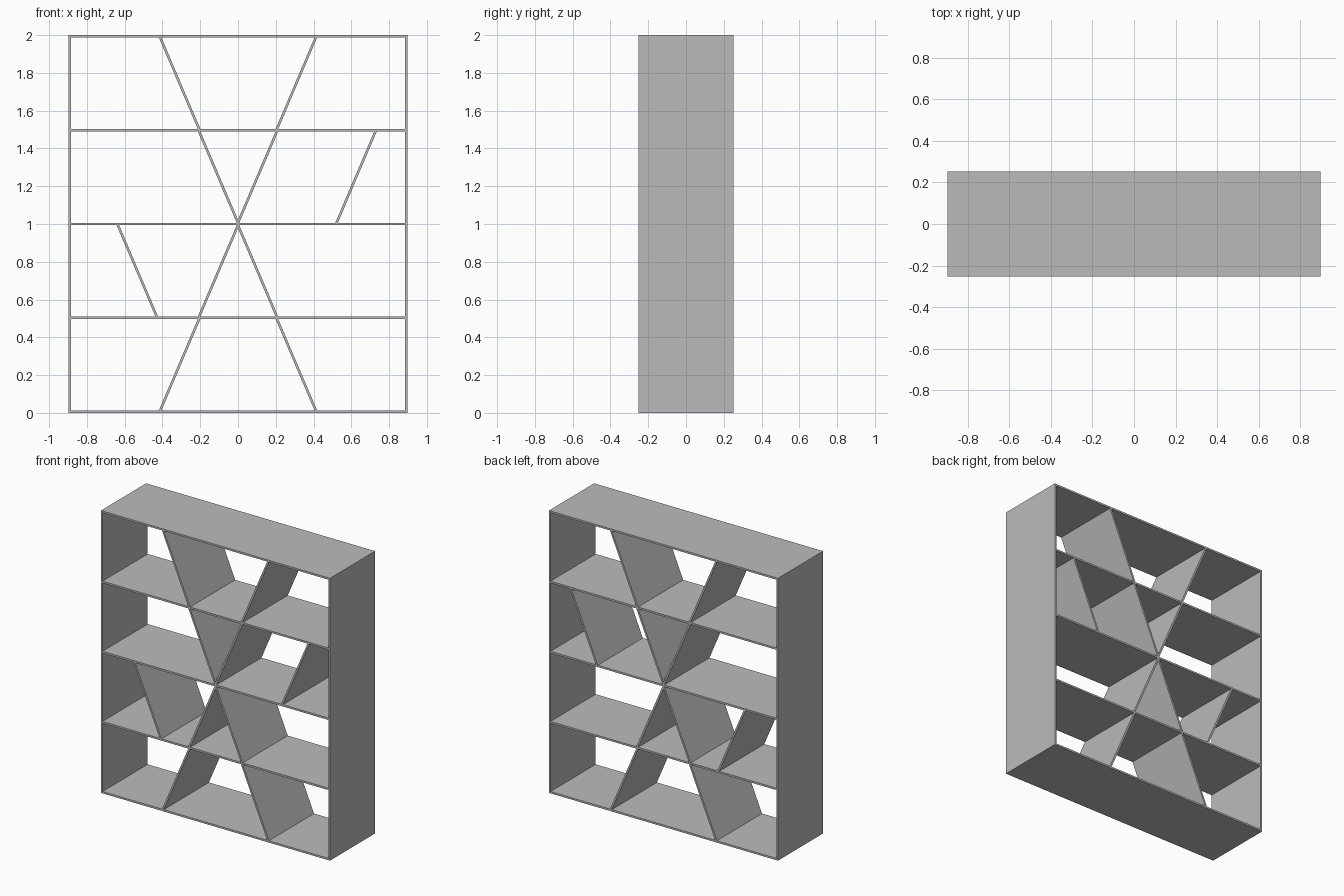
import bpy
import bmesh

WIDTH, DEPTH, HEIGHT = 1.795, 0.505, 2.0
BOARD = 0.013
BAYS = 4
PITCH = (HEIGHT - BOARD) / BAYS
LEAN = 0.206  # sideways run of a slanted divider over one bay

cube = bpy.data.objects.get("Cube")
if cube:
    bpy.data.objects.remove(cube, do_unlink=True)

GREY = (0.5, 0.5, 0.5, 1.0)
mat = bpy.data.materials.new("grey board")
mat.use_nodes = True
mat.diffuse_color = GREY
bsdf = next(n for n in mat.node_tree.nodes if n.type == "BSDF_PRINCIPLED")
bsdf.inputs["Base Color"].default_value = GREY


def panel(name, outline):
    """Extrude an outline in the xz plane through the full depth."""
    bm = bmesh.new()
    face = bm.faces.new([bm.verts.new((x, -DEPTH / 2, z)) for x, z in outline])
    ext = bmesh.ops.extrude_face_region(bm, geom=[face])
    back = [v for v in ext["geom"] if isinstance(v, bmesh.types.BMVert)]
    bmesh.ops.translate(bm, verts=back, vec=(0, DEPTH, 0))
    bmesh.ops.recalc_face_normals(bm, faces=bm.faces)
    mesh = bpy.data.meshes.new(name)
    bm.to_mesh(mesh)
    bm.free()
    mesh.materials.append(mat)
    obj = bpy.data.objects.new(name, mesh)
    bpy.context.collection.objects.link(obj)


def board(name, x0, x1, z0, z1):
    panel(name, [(x0, z0), (x1, z0), (x1, z1), (x0, z1)])


def divider(name, bay, x_low, x_high):
    """Slanted divider whose ends lie flush against the shelves of a bay."""
    z0 = bay * PITCH + BOARD
    z1 = (bay + 1) * PITCH
    half = BOARD / 2 * (1 + (LEAN / PITCH) ** 2) ** 0.5
    panel(name, [(x_low - half, z0), (x_low + half, z0),
                 (x_high + half, z1), (x_high - half, z1)])


# Top, bottom and inner shelves
for i in range(BAYS + 1):
    name = {0: "bottom_board", BAYS: "top_board"}.get(i, f"shelf_{i}")
    inset = 0 if i in (0, BAYS) else BOARD
    board(name, -WIDTH / 2 + inset, WIDTH / 2 - inset,
          i * PITCH, i * PITCH + BOARD)

# Side boards
for name, s in (("left_side", 1), ("right_side", -1)):
    edges = sorted((s * WIDTH / 2, s * (WIDTH / 2 - BOARD)))
    board(name, *edges, BOARD, HEIGHT - BOARD)

# Crossing dividers, meeting at the middle shelf
for side, s in (("left", 1), ("right", -1)):
    for bay in range(BAYS):
        low, high = abs(bay - 2) * LEAN, abs(bay - 1) * LEAN
        divider(f"{side}_cross_divider_{bay + 1}", bay, s * low, s * high)

# Short dividers in the two middle bays
divider("left_short_divider", 2, 0.522, 0.522 + LEAN)
divider("right_short_divider", 1, -0.43, -0.43 - LEAN)
